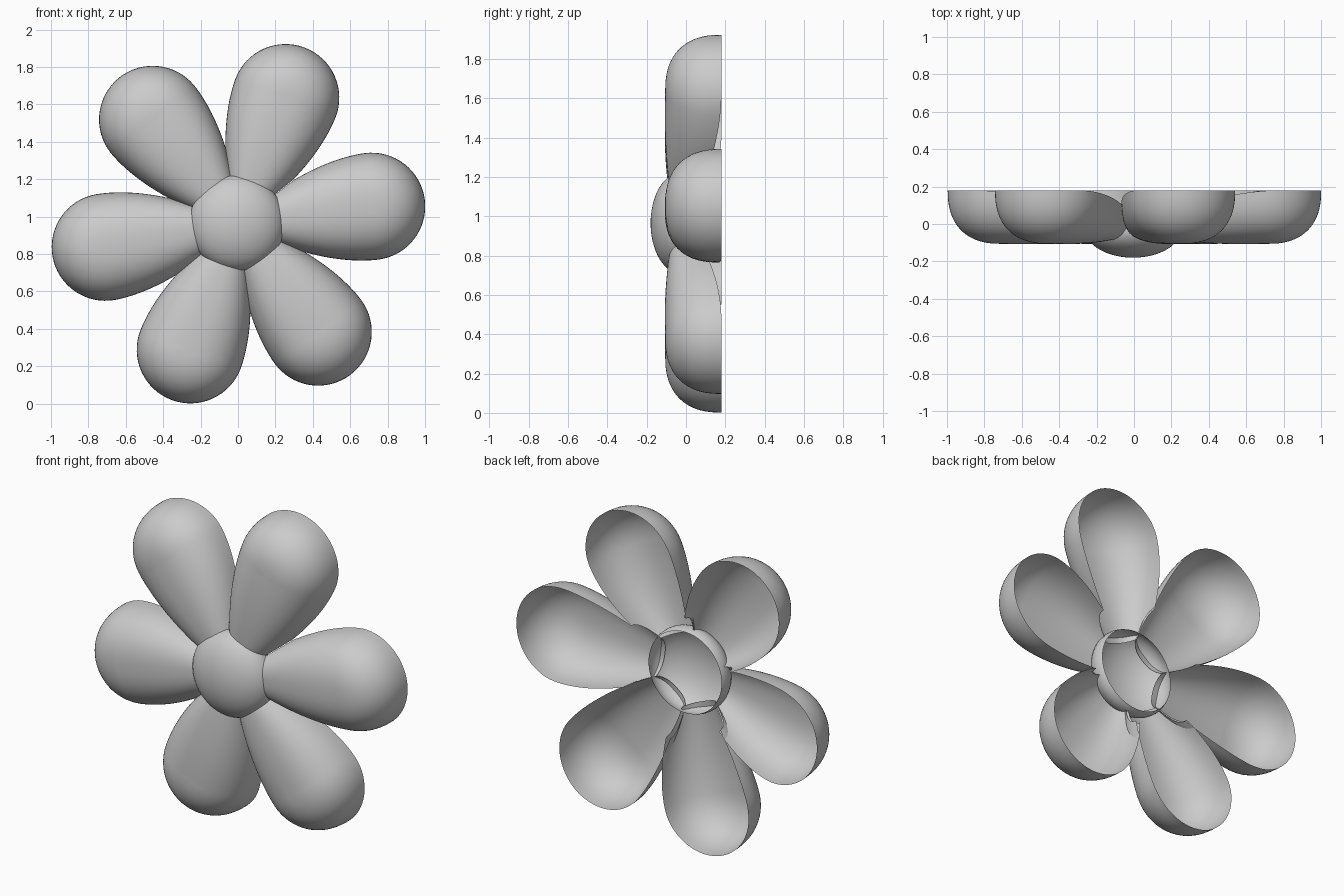
import bpy, bmesh, math
from mathutils import Vector

if "Cube" in bpy.data.objects:
    bpy.data.objects.remove(bpy.data.objects["Cube"])

CZ = 0.962            # height of the flower centre
S0, S1, R = 0.2, 0.72, 0.287   # petal spine start / end, round tip radius
P = 2.4               # roundness of the petal cross-section


def half_width(s):
    return R - 0.5 * max(0.0, S1 - s) ** 1.8


def rim_y(r):
    return 0.18 - 0.28 * max(0.0, 0.85 - r) ** 1.6


def front_y(s):
    return -0.108 + 0.15 * (0.6 - s) ** 2


def finish(bm, name):
    # open shells: make the faces look forward / outward
    bmesh.ops.recalc_face_normals(bm, faces=bm.faces)
    if sum(f.normal.y * f.calc_area() for f in bm.faces) > 0:
        bmesh.ops.reverse_faces(bm, faces=bm.faces)
    for f in bm.faces:
        f.smooth = True
    me = bpy.data.meshes.new(name)
    bm.to_mesh(me)
    bm.free()
    ob = bpy.data.objects.new(name, me)
    bpy.context.collection.objects.link(ob)
    return ob


def petal(name, deg):
    a = math.radians(deg)
    ca, sa = math.cos(a), math.sin(a)
    # teardrop outline: (spine position, offset u, offset v)
    n, m, rings = 24, 32, 20
    side = [S0 + (S1 - S0) * i / n for i in range(n)]
    outline = [(s, 0, -half_width(s)) for s in side]
    for i in range(m + 1):
        t = -math.pi / 2 + math.pi * i / m
        outline.append((S1, R * math.cos(t), R * math.sin(t)))
    outline += [(s, 0, half_width(s)) for s in reversed(side)]
    bm = bmesh.new()
    rows = []
    for k in range(rings + 1):
        q = math.pi / 2 * k / rings
        rho = math.sin(q) ** (2 / P)
        g = 1 - max(0.0, math.cos(q)) ** (2 / P)
        row = []
        for s, du, dv in outline:
            rim = rim_y(math.hypot(s + du, dv))
            y = front_y(s) + (rim - front_y(s)) * g
            row.append(bm.verts.new((s + rho * du, y, rho * dv)))
        rows.append(row)
    for r0, r1 in zip(rows, rows[1:]):
        for i in range(len(outline) - 1):
            bm.faces.new((r0[i], r0[i + 1], r1[i + 1], r1[i]))
    bmesh.ops.remove_doubles(bm, verts=bm.verts, dist=1e-5)
    # trim where neighbouring petals meet
    w = math.radians(30.7)
    for sgn in (1, -1):
        bmesh.ops.bisect_plane(
            bm, geom=bm.verts[:] + bm.edges[:] + bm.faces[:], plane_co=(0, 0, 0),
            plane_no=(-math.sin(w), 0, sgn * math.cos(w)), clear_outer=True)
    for v in bm.verts:
        u, y, z = v.co
        v.co = Vector((u * ca - z * sa, y, CZ + u * sa + z * ca))
    return finish(bm, name)


for i, deg in enumerate((7.4, 69.3, 129.3, 190, 249.3, 306.5)):
    petal(f"petal_{i + 1}", deg)

# domed flower centre, open at the back
bm = bmesh.new()
seg, rings = 64, 20
rows = []
for k in range(1, rings + 1):
    q = math.radians(108) * k / rings
    rows.append([bm.verts.new((0.255 * math.sin(q) * math.cos(2 * math.pi * j / seg) - 0.005,
                               -0.03 - 0.15 * math.cos(q),
                               CZ + 0.003 + 0.255 * math.sin(q) * math.sin(2 * math.pi * j / seg)))
                 for j in range(seg)])
apex = bm.verts.new((-0.005, -0.18, CZ + 0.003))
for j in range(seg):
    j2 = (j + 1) % seg
    bm.faces.new((apex, rows[0][j], rows[0][j2]))
    for r0, r1 in zip(rows, rows[1:]):
        bm.faces.new((r0[j], r1[j], r1[j2], r0[j2]))
finish(bm, "flower_centre")
